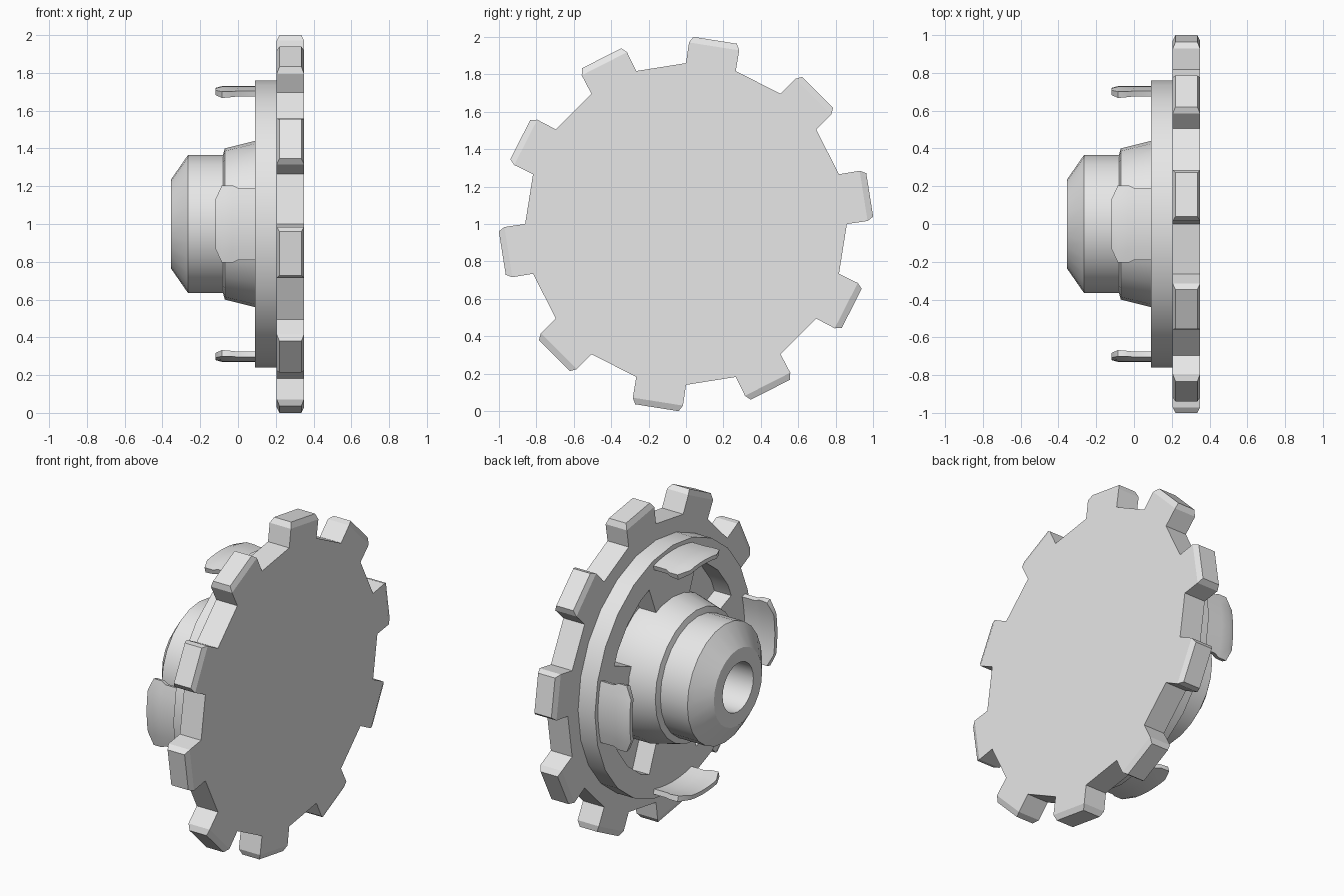
import bpy, bmesh
from math import cos, sin, radians, asin, pi
from mathutils import Vector

cube = bpy.data.objects.get("Cube")
if cube:
    bpy.data.objects.remove(cube, do_unlink=True)

grey = bpy.data.materials.new("light grey")
grey.use_nodes = True
grey.diffuse_color = (0.8, 0.8, 0.8, 1)
grey.node_tree.nodes["Principled BSDF"].inputs["Base Color"].default_value = (0.8, 0.8, 0.8, 1)


def polar(x, r, a):
    """Point at radius r and angle a around the wheel axle, which lies along x."""
    return Vector((x, r * cos(a), 1 + r * sin(a)))


def finish(name, bm, smooth=True):
    bmesh.ops.recalc_face_normals(bm, faces=bm.faces)
    mesh = bpy.data.meshes.new(name)
    bm.to_mesh(mesh)
    bm.free()
    mesh.materials.append(grey)
    obj = bpy.data.objects.new(name, mesh)
    bpy.context.collection.objects.link(obj)
    if smooth:
        bpy.ops.object.select_all(action='DESELECT')
        obj.select_set(True)
        bpy.context.view_layer.objects.active = obj
        bpy.ops.object.shade_smooth_by_angle(angle=radians(30))
    return obj


def lathe(name, profile, closed=False, steps=24):
    """Revolve (x, radius) points around the axle."""
    bm = bmesh.new()
    rings = [[bm.verts.new(polar(x, r, 2 * pi * i / steps)) for i in range(steps)]
             for x, r in profile]
    pairs = list(zip(rings, rings[1:]))
    if closed:
        pairs.append((rings[-1], rings[0]))
    for a, b in pairs:
        for i in range(steps):
            j = (i + 1) % steps
            bm.faces.new((a[i], a[j], b[j], b[i]))
    if not closed:
        bm.faces.new(rings[-1])
    return finish(name, bm)


def curved_slab(name, rows, middle, cols=6):
    """Bent slab from rows of (x, half angle, inner radius, outer radius)."""
    bm = bmesh.new()
    loops = []
    for x, half, r0, r1 in rows:
        angles = [middle + half * (2 * i / cols - 1) for i in range(cols + 1)]
        points = [polar(x, r1, a) for a in angles]
        points += [polar(x, r0, a) for a in reversed(angles)]
        loops.append([bm.verts.new(p) for p in points])
    n = len(loops[0])
    for a, b in zip(loops, loops[1:]):
        for i in range(n):
            j = (i + 1) % n
            bm.faces.new((a[i], a[j], b[j], b[i]))
    for loop in (loops[0], loops[-1]):
        for i in range(cols):
            bm.faces.new((loop[i], loop[i + 1], loop[n - 2 - i], loop[n - 1 - i]))
    return finish(name, bm)


# Toothed disc: a 20-sided plate with every other side pulled out into a tooth
BACK, FACE = 0.205, 0.35
bm = bmesh.new()
back, face = ([bm.verts.new(polar(x, 0.86, i * pi / 10)) for i in range(20)]
              for x in (BACK, FACE))
bm.faces.new(back)
bm.faces.new(face)
sides = [bm.faces.new((back[i], back[(i + 1) % 20], face[(i + 1) % 20], face[i]))
         for i in range(20)]
bm.normal_update()
for side in sides[::2]:
    mid = side.calc_center_median()
    out = Vector((0, mid.y, mid.z - 1)).normalized()
    for rise, wide, thick in ((0.112, 1.01, 1), (0.033, 0.865, 0.8)):
        side = bmesh.ops.extrude_discrete_faces(bm, faces=[side])["faces"][0]
        centre = side.calc_center_median()
        for v in side.verts:
            d = v.co - centre
            along = Vector((d.x * thick, d.y * wide, d.z * wide))
            v.co = centre + along + out * rise
bmesh.ops.recalc_face_normals(bm, faces=bm.faces)
bmesh.ops.dissolve_limit(bm, angle_limit=radians(0.3), verts=bm.verts, edges=bm.edges)
finish("toothed_disc", bm, smooth=False)

# Raised ring behind the disc
lathe("flange_ring", [(BACK, 0.62), (0.09, 0.62), (0.09, 0.76), (BACK, 0.76)], closed=True)

# Stepped hub with a bore along the axle
lathe("hub", [(BACK, 0.44), (0.09, 0.44), (-0.07, 0.4), (-0.08, 0.365),
              (-0.265, 0.365), (-0.355, 0.235), (-0.355, 0.15), (BACK, 0.15)])

# Webs between hub and ring, leaving four pockets, and the clip tabs beyond them
for i, place in enumerate(("back", "top", "front", "bottom")):
    angle = i * pi / 2
    web = radians(22)
    curved_slab(place + "_web", [(BACK, web, 0.42, 0.625), (0.09, web, 0.42, 0.625)], angle)
    shape = ((0.1, 0.19, 0.7, 0.73), (0, 0.19, 0.7, 0.73), (-0.03, 0.205, 0.7, 0.73),
             (-0.085, 0.205, 0.695, 0.73), (-0.12, 0.13, 0.695, 0.72))
    curved_slab(place + "_tab", [(x, asin(w / r1), r0, r1) for x, w, r0, r1 in shape], angle)
